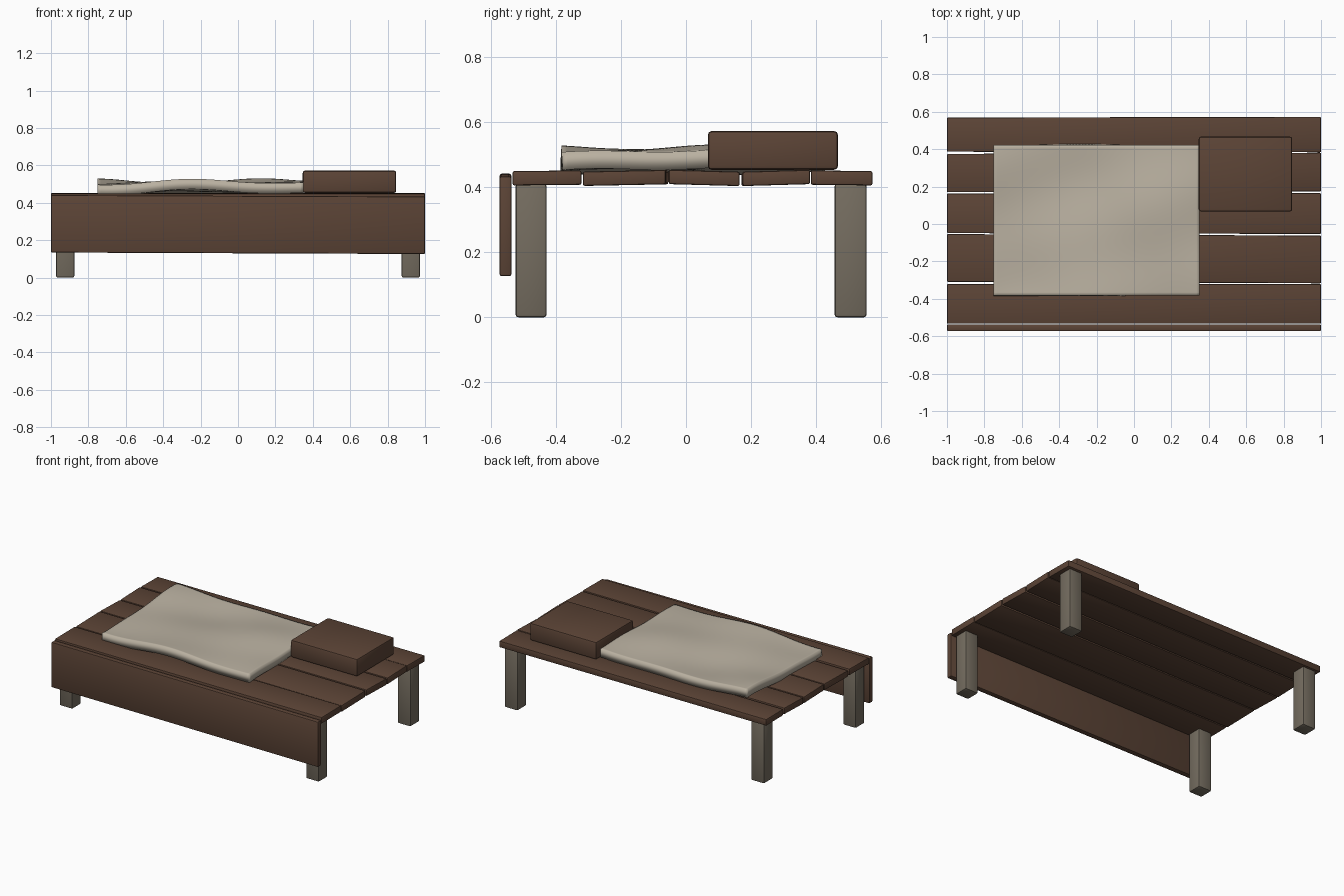
import bpy, bmesh, math

if "Cube" in bpy.data.objects:
    bpy.data.objects.remove(bpy.data.objects["Cube"])

def srgb(r, g, b):
    return tuple(((c / 255 + 0.055) / 1.055) ** 2.4 for c in (r, g, b)) + (1,)

def material(name, rgb):
    m = bpy.data.materials.new(name)
    m.diffuse_color = srgb(*rgb)
    m.use_nodes = True
    m.node_tree.nodes["Principled BSDF"].inputs["Base Color"].default_value = m.diffuse_color
    return m

BROWN = material("dark brown wood", (92, 68, 54))
GREY = material("weathered grey wood", (117, 109, 96))
LINEN = material("pale linen", (186, 177, 161))

def smooth(ob, angle=35):
    bpy.ops.object.select_all(action='DESELECT')
    ob.select_set(True)
    bpy.context.view_layer.objects.active = ob
    bpy.ops.object.shade_smooth_by_angle(angle=math.radians(angle))

def make(name, bm, mat):
    me = bpy.data.meshes.new(name)
    bm.to_mesh(me)
    bm.free()
    ob = bpy.data.objects.new(name, me)
    bpy.context.collection.objects.link(ob)
    me.materials.append(mat)
    return ob

def box(name, x, y, z, mat, bevel=0.007, skew=(0, 0), tilt=0, warp=0):
    """Rounded box from ranges; skew turns it in plan, tilt rolls it about x."""
    bm = bmesh.new()
    bmesh.ops.create_cube(bm, size=1)
    for v in bm.verts:
        s = v.co.copy()
        v.co.x = (x[0] + x[1]) / 2 + s.x * (x[1] - x[0])
        v.co.y = (y[0] + y[1]) / 2 + s.y * (y[1] - y[0]) + s.x * skew[0 if s.y < 0 else 1]
        v.co.z = (z[0] + z[1]) / 2 + s.z * (z[1] - z[0]) + s.y * tilt + s.x * warp
    bmesh.ops.bevel(bm, geom=bm.edges[:], offset=bevel, segments=2,
                    profile=0.5, affect='EDGES')
    ob = make(name, bm, mat)
    smooth(ob)
    return ob

# Deck planks, slightly uneven: y range, plan skew of both edges, roll
planks = [((-0.533, -0.321), (0, 0.0), 0.002),
          ((-0.313, -0.058), (-0.008, -0.008), 0.005),
          ((-0.051, 0.164), (-0.004, 0.002), -0.006),
          ((0.172, 0.378), (0.004, 0.006), 0.006),
          ((0.385, 0.571), (-0.003, 0.004), -0.002)]
for i, (y, skew, tilt) in enumerate(planks):
    box(f"deck_plank_{i + 1}", (-1, 1), y, (0.406, 0.450), BROWN, 0.006, skew, tilt)

# Front apron board
box("front_board", (-1, 1), (-0.573, -0.536), (0.130, 0.437), BROWN, 0.007, warp=-0.008)

# Legs
for sx, side in ((-1, "left"), (1, "right")):
    for y, end in (((-0.524, -0.428), "front"), ((0.456, 0.555), "back")):
        box(f"{end}_{side}_leg", (sx * 0.924 - 0.049, sx * 0.924 + 0.049), y,
            (0, 0.410), GREY, 0.009)

# Block pillow
box("pillow", (0.346, 0.846), (0.067, 0.467), (0.453, 0.572), BROWN, 0.012)

# Rumpled blanket: wavy grid with thickness
def blanket_z(x, y):
    return (0.511 + 0.010 * math.sin(5.2 * x - 4.5 * y + 1.2)
            + 0.006 * math.sin(9 * x + 6 * y)
            + 0.004 * math.sin(13 * y - 4 * x + 0.6))

bm = bmesh.new()
bmesh.ops.create_grid(bm, x_segments=66, y_segments=48, size=0.5)
for v in bm.verts:
    v.co.x = -0.2 + v.co.x * 1.1
    v.co.y = 0.02 + v.co.y * 0.805
    v.co.z = blanket_z(v.co.x, v.co.y)
blanket = make("blanket", bm, LINEN)
sol = blanket.modifiers.new("thickness", 'SOLIDIFY')
sol.thickness = 0.055
sol.offset = -1
smooth(blanket)
